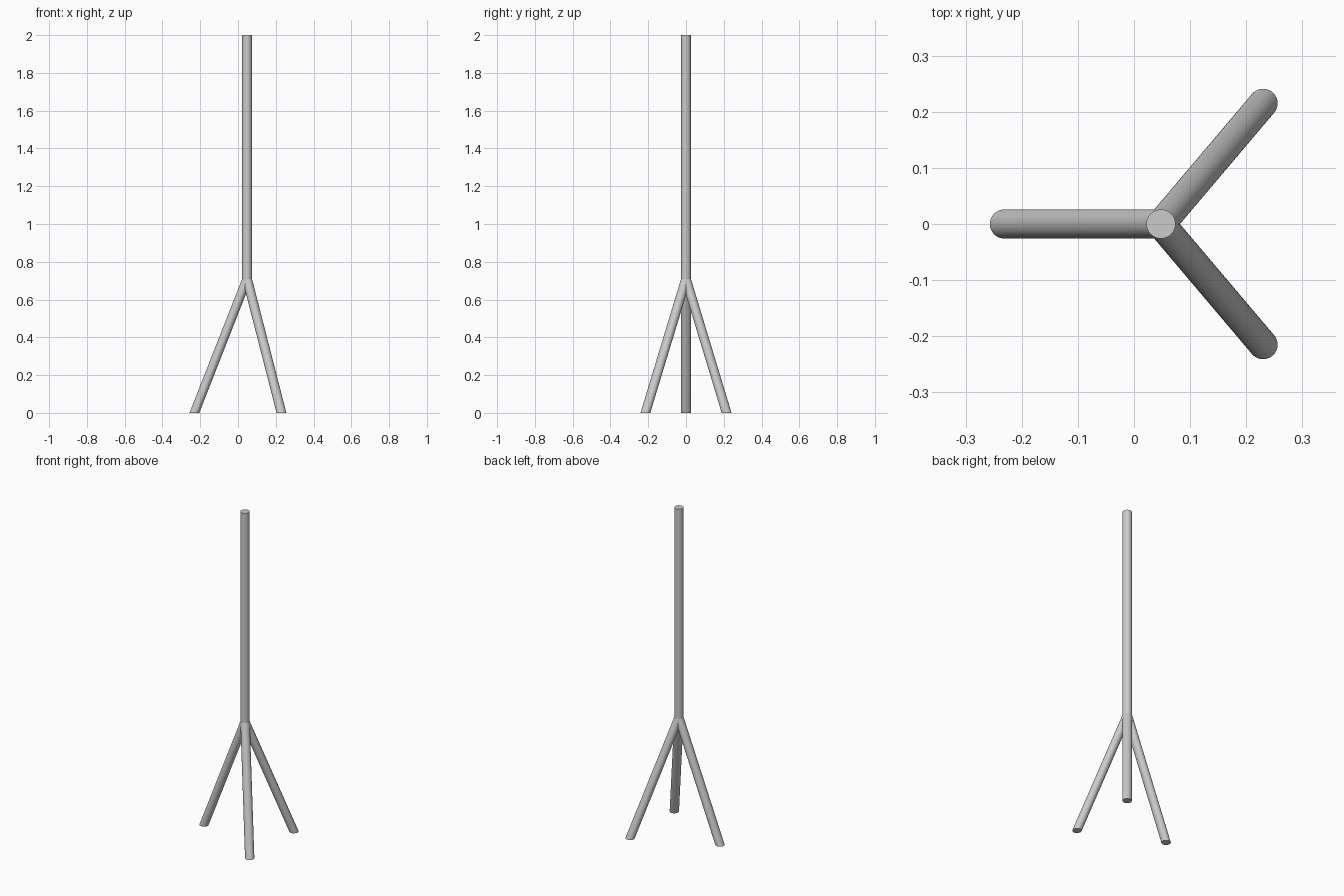
import bpy, bmesh, math

if "Cube" in bpy.data.objects:
    bpy.data.objects.remove(bpy.data.objects["Cube"])

R = 0.026            # tube radius
SIDES = 32
HUB = (0.048, 0.0, 0.71)


def tube(name, bottom, top):
    """Tube with level, horizontal circular ends (sheared when it leans)."""
    bm = bmesh.new()
    rings = []
    for cx, cy, cz in (bottom, top):
        rings.append([bm.verts.new((cx + R * math.cos(2 * math.pi * i / SIDES),
                                    cy + R * math.sin(2 * math.pi * i / SIDES), cz))
                      for i in range(SIDES)])
    low, high = rings
    for i in range(SIDES):
        j = (i + 1) % SIDES
        bm.faces.new((low[i], low[j], high[j], high[i]))
    bm.faces.new(low[::-1])
    bm.faces.new(high)
    mesh = bpy.data.meshes.new(name)
    bm.to_mesh(mesh)
    bm.free()
    obj = bpy.data.objects.new(name, mesh)
    bpy.context.collection.objects.link(obj)
    bpy.ops.object.select_all(action='DESELECT')
    obj.select_set(True)
    bpy.context.view_layer.objects.active = obj
    bpy.ops.object.shade_smooth_by_angle(angle=math.radians(40))
    return obj


# Upright pole
tube("pole", HUB, (HUB[0], HUB[1], 2.0))

# Three splayed legs meeting under the pole
for name, x, y in (("left_leg", -0.231, 0.0),
                   ("back_right_leg", 0.230, 0.215),
                   ("front_right_leg", 0.230, -0.215)):
    tube(name, (x, y, 0.0), HUB)
